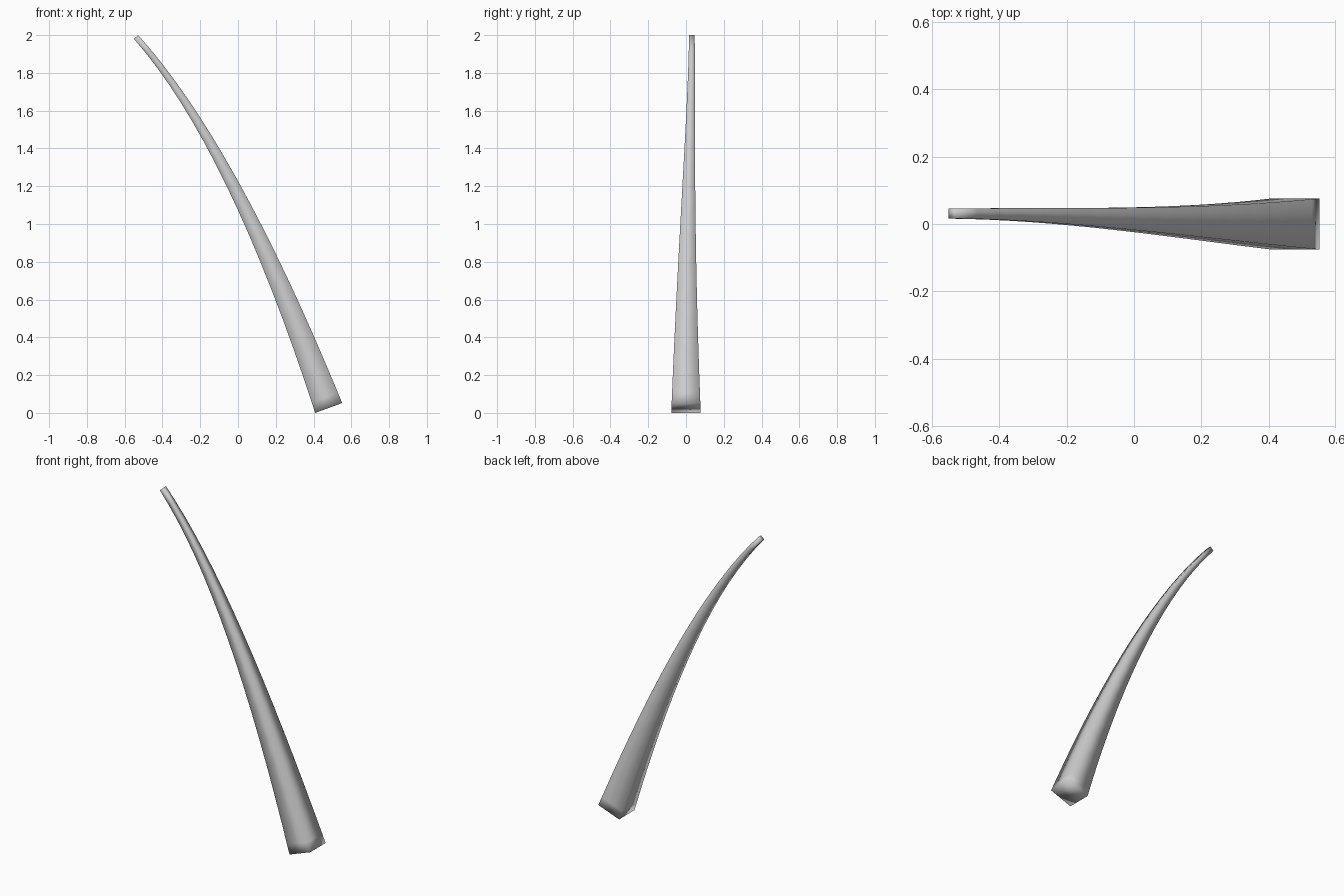
import bpy, bmesh
from mathutils import Vector

if "Cube" in bpy.data.objects:
    bpy.data.objects.remove(bpy.data.objects["Cube"])

# Centreline: a quadratic curve in the x-z plane
START, BEND, END = Vector((0.48, 0, 0.026)), Vector((-0.03, 0, 1.42)), Vector((-0.54, 0, 1.99))


def ring_corners(t):
    """Four corners of the square section at parameter t."""
    centre = START * (1 - t) ** 2 + BEND * 2 * t * (1 - t) + END * t * t
    centre.y = 0.031 * t * t * (3 - 2 * t)          # slight sideways drift
    along = ((BEND - START) * (1 - t) + (END - BEND) * t).normalized()
    side = Vector((along.z, 0, -along.x))
    depth = Vector((0, 1, 0))
    half = (0.152 - 0.222 * t + 0.1 * t * t) / 2    # taper to the tip
    return [centre + side * half * a + depth * half * b
            for a, b in ((-1, -1), (1, -1), (1, 1), (-1, 1))]


# Curved tapering square shaft, with a support loop near the base
bm = bmesh.new()
steps = [0, 0.02] + [i / 16 for i in range(1, 17)]
rings = [[bm.verts.new(p) for p in ring_corners(t)] for t in steps]
for low, high in zip(rings, rings[1:]):
    for i in range(4):
        j = (i + 1) % 4
        bm.faces.new((low[i], low[j], high[j], high[i]))

# End caps
bm.faces.new(rings[0][::-1])
bm.faces.new(rings[-1])
bmesh.ops.recalc_face_normals(bm, faces=bm.faces)
for face in bm.faces:
    face.smooth = True

mesh = bpy.data.meshes.new("curved_shaft")
bm.to_mesh(mesh)
bm.free()
bpy.context.collection.objects.link(bpy.data.objects.new("curved_shaft", mesh))
